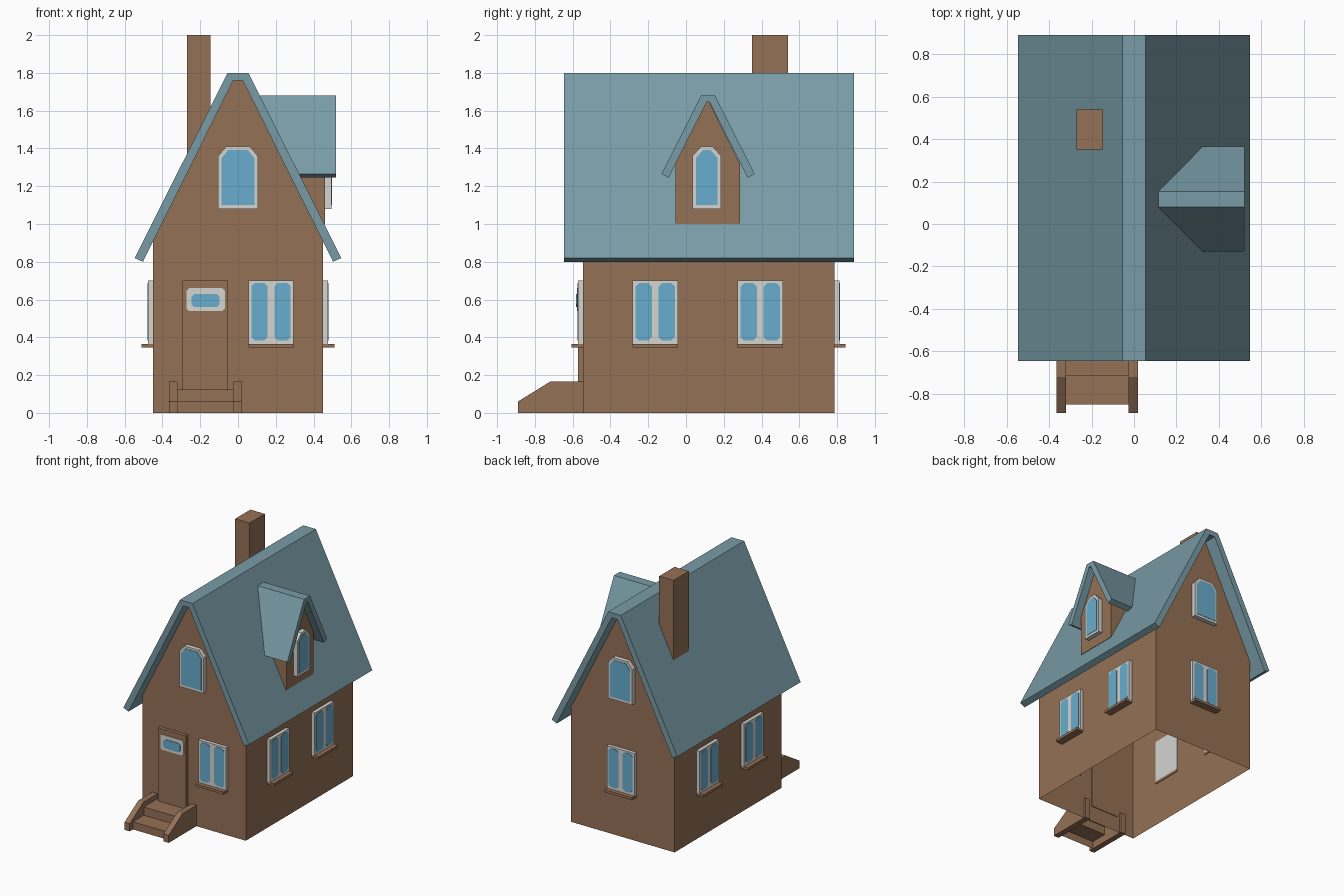
import bpy, bmesh

if "Cube" in bpy.data.objects:
    bpy.data.objects.remove(bpy.data.objects["Cube"])

def material(name, rgb):
    m = bpy.data.materials.new(name)
    m.diffuse_color = (*rgb, 1)
    m.use_nodes = True
    m.node_tree.nodes["Principled BSDF"].inputs["Base Color"].default_value = m.diffuse_color
    return m

BROWN = material("brown wall", (0.30, 0.165, 0.093))
ROOF = material("slate blue roof", (0.19, 0.33, 0.38))
TRIM = material("pale grey trim", (0.66, 0.66, 0.64))
GLASS = material("blue glass", (0.14, 0.42, 0.62))

# d is the outward distance from the origin, u runs along the wall
FACING = {
    "front": lambda u, z, d: (u, -d, z),
    "back": lambda u, z, d: (u, d, z),
    "right": lambda u, z, d: (d, u, z),
    "left": lambda u, z, d: (-d, u, z),
}
WALL = {"front": 0.545, "back": 0.785, "right": 0.45, "left": 0.45}

def prism(name, facing, pts, d0, d1, mat, skip=()):
    """Extrude a (u, z) outline from d0 to d1; d0 may depend on z. Edges in skip stay open."""
    place = FACING[facing]
    inner = d0 if callable(d0) else (lambda z: d0)
    bm = bmesh.new()
    a = [bm.verts.new(place(u, z, inner(z))) for u, z in pts]
    b = [bm.verts.new(place(u, z, d1)) for u, z in pts]
    bm.faces.new(a[::-1])
    bm.faces.new(b)
    n = len(pts)
    for i in range(n):
        if i not in skip:
            j = (i + 1) % n
            bm.faces.new((a[i], a[j], b[j], b[i]))
    bmesh.ops.recalc_face_normals(bm, faces=bm.faces)
    me = bpy.data.meshes.new(name)
    bm.to_mesh(me)
    bm.free()
    me.materials.append(mat)
    ob = bpy.data.objects.new(name, me)
    bpy.context.collection.objects.link(ob)
    return ob

def rect(u0, u1, z0, z1):
    return [(u0, z0), (u1, z0), (u1, z1), (u0, z1)]

def cut_rect(u0, u1, z0, z1, c):
    """Rectangle with all corners chamfered."""
    return [(u0 + c, z0), (u1 - c, z0), (u1, z0 + c), (u1, z1 - c),
            (u1 - c, z1), (u0 + c, z1), (u0, z1 - c), (u0, z0 + c)]

def arch(c, w, z0, z1, cu, cz):
    """Outline with a chamfered head."""
    return [(c - w, z0), (c + w, z0), (c + w, z1 - cz), (c + w - cu, z1),
            (c - w + cu, z1), (c - w, z1 - cz)]

def mirrored(half, c=0.0):
    """Symmetric outline from its right half."""
    return [(c + u, z) for u, z in half] + [(c - u, z) for u, z in reversed(half)]

def double_window(facing, c):
    d = WALL[facing]
    prism(facing + "_window_trim", facing, rect(c - 0.12, c + 0.12, 0.365, 0.70), d - 0.005, d + 0.027, TRIM)
    prism(facing + "_window_sill", facing, rect(c - 0.12, c + 0.12, 0.345, 0.365), d - 0.005, d + 0.06, BROWN)
    for s in (-1, 1):
        m = c + s * 0.061
        prism(facing + "_window_pane", facing, cut_rect(m - 0.043, m + 0.043, 0.383, 0.687, 0.018),
              d + 0.024, d + 0.030, GLASS)

def arched_window(name, facing, c, w, cu, d):
    prism(name + "_trim", facing, arch(c, w, 1.08, 1.41, cu, 0.05), d - 0.005, d + 0.035, TRIM)
    prism(name + "_pane", facing, arch(c, w - 0.018, 1.10, 1.393, cu - 0.006, 0.045), d + 0.032, d + 0.038, GLASS)

# house shell, open below and under the roof
body = mirrored([(0.45, 0), (0.45, 0.91), (0.025, 1.76)])
prism("house_walls", "front", body, -0.785, 0.545, BROWN, skip=(1, 2, 3, 5))

# main roof
prism("main_roof", "front",
      mirrored([(0.055, 1.80), (0.547, 0.82), (0.503, 0.80), (0.025, 1.76)]), -0.89, 0.645, ROOF)

# chimney
prism("chimney", "front", rect(-0.27, -0.145, 1.3, 2.0), -0.54, -0.35, BROWN)

# dormer, its back following the roof slope
back = lambda z: 0.945 - z / 2
prism("dormer_wall", "right", mirrored([(0.17, 1.0), (0.17, 1.32), (0.008, 1.645)], 0.115), back, 0.46, BROWN)
prism("dormer_roof", "right",
      mirrored([(0.037, 1.68), (0.247, 1.265), (0.209, 1.245), (0.008, 1.645)], 0.117), back, 0.52, ROOF)
arched_window("dormer_window", "right", 0.11, 0.076, 0.045, 0.46)

# gable windows
for f in ("front", "back"):
    arched_window(f + "_gable_window", f, 0.0, 0.105, 0.042, WALL[f])

# lower windows
double_window("front", 0.175)
double_window("back", 0.0)
for f in ("left", "right"):
    for y in (-0.163, 0.393):
        double_window(f, y)

# door with small window
prism("door", "front", rect(-0.295, -0.052, 0.125, 0.70), 0.54, 0.572, BROWN)
prism("door_window_trim", "front", cut_rect(-0.272, -0.07, 0.54, 0.66, 0.012), 0.57, 0.578, TRIM)
prism("door_window_pane", "front", cut_rect(-0.245, -0.097, 0.56, 0.63, 0.015), 0.576, 0.582, GLASS)

# steps, hollow underneath, between two side rails
prism("steps", "right", [(-0.85, 0), (-0.545, 0), (-0.545, 0.125), (-0.715, 0.125), (-0.715, 0.06), (-0.85, 0.06)],
      -0.33, -0.02, BROWN, skip=(0, 1))
for x0, x1 in ((-0.365, -0.32), (-0.025, 0.02)):
    prism("step_rail", "right", [(-0.89, 0), (-0.53, 0), (-0.53, 0.165), (-0.72, 0.165), (-0.89, 0.06)],
          x0, x1, BROWN)
